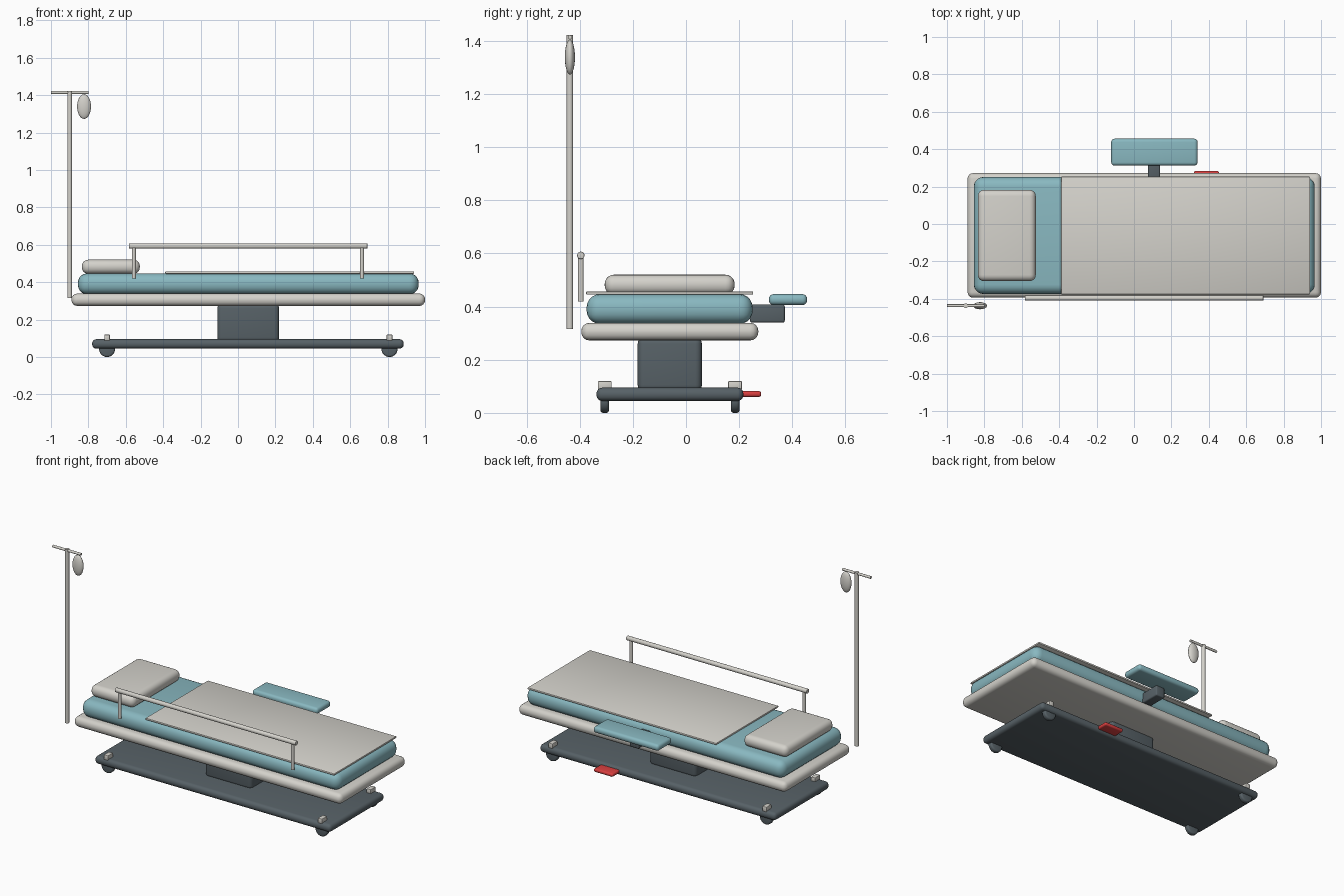
import bpy
import math

if "Cube" in bpy.data.objects:
    bpy.data.objects.remove(bpy.data.objects["Cube"])


def material(name, rgb):
    m = bpy.data.materials.new(name)
    m.diffuse_color = (*rgb, 1)
    m.use_nodes = True
    m.node_tree.nodes["Principled BSDF"].inputs["Base Color"].default_value = m.diffuse_color
    return m


OFF_WHITE = material("warm off white", (0.66, 0.645, 0.60))
TEAL = material("soft teal", (0.25, 0.48, 0.53))
SLATE = material("dark slate", (0.095, 0.12, 0.135))
RED = material("pedal red", (0.70, 0.05, 0.05))


def finish(ob, name, mat, bevel=0, segments=4):
    ob.name = name
    ob.data.materials.append(mat)
    if bevel:
        mod = ob.modifiers.new("rounding", 'BEVEL')
        mod.width = bevel
        mod.segments = segments
        mod.limit_method = 'ANGLE'
        bpy.ops.object.modifier_apply(modifier=mod.name)
    bpy.ops.object.shade_smooth_by_angle(angle=math.radians(35))
    return ob


def box(name, mat, x, y, z, bevel=0, segments=4):
    """Rounded box from its (min, max) range on each axis."""
    bpy.ops.mesh.primitive_cube_add(size=1, location=[sum(r) / 2 for r in (x, y, z)])
    ob = bpy.context.object
    ob.scale = [r[1] - r[0] for r in (x, y, z)]
    bpy.ops.object.transform_apply(location=False, rotation=False, scale=True)
    return finish(ob, name, mat, bevel, segments)


def rod(name, mat, centre, radius, length, axis='Z', bevel=0, sides=24):
    """Cylinder along the given axis."""
    rot = {'X': (0, math.pi / 2, 0), 'Y': (math.pi / 2, 0, 0), 'Z': (0, 0, 0)}[axis]
    bpy.ops.mesh.primitive_cylinder_add(vertices=sides, radius=radius, depth=length,
                                        location=centre, rotation=rot)
    return finish(bpy.context.object, name, mat, bevel, 3)


# Wheeled base and lifting column
box("base", SLATE, (-0.78, 0.886), (-0.337, 0.216), (0.045, 0.095), 0.022)
box("column", SLATE, (-0.11, 0.22), (-0.182, 0.06), (0.08, 0.285), 0.025)

# Casters with their brake tabs
for x in (-0.70, 0.81):
    for y in (-0.306, 0.185):
        rod("caster", SLATE, (x, y, 0.043), 0.043, 0.032, 'Y', 0.01, 32)
        box("brake_tab", OFF_WHITE, (x - 0.015, x + 0.015),
            (y - 0.026, y + 0.026), (0.088, 0.12), 0.004, 2)

# Foot pedal
box("foot_pedal", RED, (0.32, 0.455), (0.19, 0.283), (0.06, 0.082), 0.009, 3)

# Bed deck, mattress, sheet and pillow
box("deck", OFF_WHITE, (-0.89, 1.0), (-0.394, 0.272), (0.273, 0.339), 0.03)
box("mattress", TEAL, (-0.856, 0.966), (-0.374, 0.251), (0.335, 0.447), 0.05, 5)
box("sheet", OFF_WHITE, (-0.39, 0.942), (-0.376, 0.253), (0.445, 0.457), 0.004, 2)
box("pillow", OFF_WHITE, (-0.835, -0.525), (-0.306, 0.183), (0.445, 0.52), 0.034, 5)

# Arm board and its bracket
box("arm_bracket", SLATE, (0.075, 0.14), (0.24, 0.372), (0.34, 0.408), 0.008, 3)
box("arm_board", TEAL, (-0.122, 0.34), (0.312, 0.456), (0.406, 0.447), 0.018)

# Side rail
rod("side_rail", OFF_WHITE, (0.054, -0.396, 0.593), 0.014, 1.275, 'X', 0.003)
for x in (-0.557, 0.663):
    rod("rail_post", OFF_WHITE, (x, -0.396, 0.506), 0.011, 0.175)

# Drip stand with hook bar and fluid bag
rod("drip_pole", OFF_WHITE, (-0.90, -0.437, 0.869), 0.0125, 1.108)
rod("hook_bar", OFF_WHITE, (-0.90, -0.437, 1.414), 0.008, 0.20, 'X')
bpy.ops.mesh.primitive_uv_sphere_add(segments=28, ring_count=16, radius=1,
                                     location=(-0.823, -0.437, 1.339))
bag = bpy.context.object
bag.scale = (0.037, 0.019, 0.066)
bpy.ops.object.transform_apply(location=False, rotation=False, scale=True)
finish(bag, "fluid_bag", OFF_WHITE)
